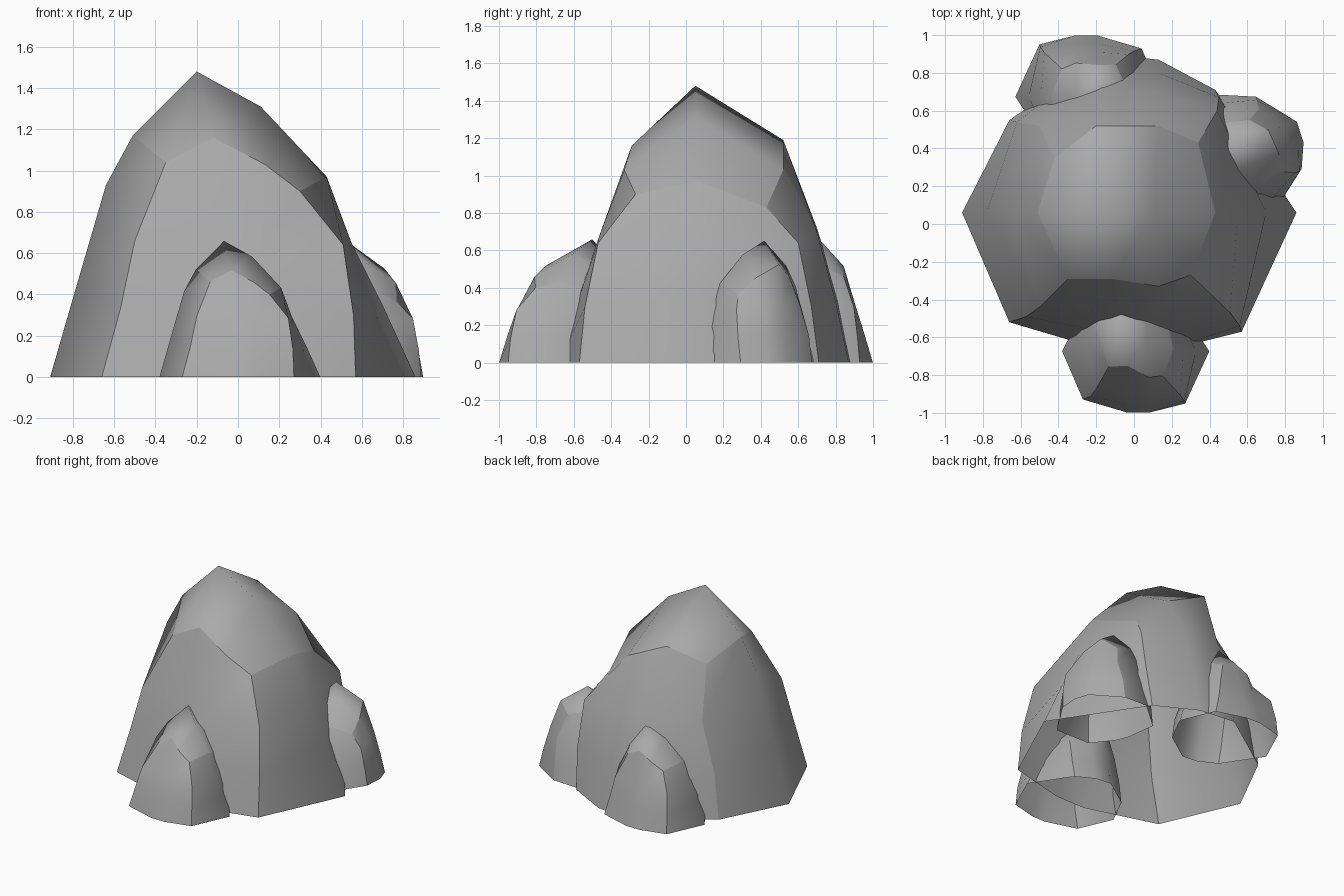
import bpy
import bmesh
from math import radians
from mathutils import Matrix, Vector

cube = bpy.data.objects.get("Cube")
if cube:
    bpy.data.objects.remove(cube, do_unlink=True)

# Single stone colour
stone = bpy.data.materials.new("stone_grey")
stone.use_nodes = True
grey = (0.4, 0.4, 0.4, 1)
stone.diffuse_color = grey
stone.node_tree.nodes["Principled BSDF"].inputs["Base Color"].default_value = grey

# Boulder ribs, each running from the ground up to the shoulder
RIBS = {
    "west": [(-.91, .06, 0), (-.78, .06, .45), (-.64, .06, .93), (-.51, .06, 1.17)],
    "south_west": [(-.66, -.52, 0), (-.57, -.49, .33), (-.5, -.44, .66), (-.35, -.29, 1.04)],
    "south_left": [(-.12, -.68, 0), (-.12, -.58, .33), (-.12, -.47, .66), (-.12, -.29, 1.16)],
    "south_right": [(.13, -.68, 0), (.13, -.58, .33), (.13, -.47, .66), (.13, -.33, 1.03)],
    "south_east": [(.57, -.57, 0), (.56, -.54, .3), (.51, -.47, .64), (.3, -.27, .9)],
    "east": [(.86, .06, 0), (.7, .06, .35), (.55, .06, .65), (.43, .06, .97)],
    "north_east": [(.43, .71, 0), (.45, .67, .3), (.44, .6, .64), (.34, .43, .83)],
    "north_right": [(.13, .87, 0), (.13, .8, .33), (.13, .7, .7), (.13, .52, 1.03)],
    "north_left": [(-.15, .9, 0), (-.15, .82, .33), (-.17, .7, .72), (-.2, .52, 1.19)],
    "north_west": [(-.66, .55, 0), (-.62, .54, .33), (-.5, .52, .7), (-.42, .35, 1.05)],
}
PEAK, RIDGE = (-.2, .05, 1.48), (.11, .05, 1.31)
CREASED = ("south_west", "south_east", "north_east", "north_west")
TOWARD_PEAK = ("north_left", "north_west", "west", "south_west")


def make_rock(name, location=(0, 0), scale=(1, 1, 1), turn=0, lean=0):
    """Build an open-bottomed boulder; lean pushes its taller west side backwards."""
    bm = bmesh.new()

    def point(co):
        x, y, z = co
        return bm.verts.new((x, y + lean * (.6 - x) * (z / PEAK[2]) ** 3, z))

    names = list(RIBS)
    ribs = [[point(co) for co in rib] for rib in RIBS.values()]
    peak, ridge = point(PEAK), point(RIDGE)

    # Side walls and cap
    for i, rib in enumerate(ribs):
        after = ribs[(i + 1) % len(ribs)]
        for k in range(len(rib) - 1):
            bm.faces.new((rib[k], after[k], after[k + 1], rib[k + 1]))
        tip = peak if names[i] in TOWARD_PEAK else ridge
        bm.faces.new((rib[-1], after[-1], tip))
    bm.faces.new((ribs[names.index("south_left")][-1], ridge, peak))
    bm.faces.new((ribs[names.index("north_left")][-1], peak, ridge))
    for face in bm.faces:
        face.smooth = True

    # Crisp creases on the corner ribs and around the shoulder
    for i, rib in enumerate(ribs):
        bm.edges.get((ribs[i - 1][-1], rib[-1])).smooth = False
        if names[i] in CREASED:
            for low, high in zip(rib, rib[1:]):
                bm.edges.get((low, high)).smooth = False

    place = (Matrix.Translation(Vector((*location, 0)))
             @ Matrix.Rotation(radians(turn), 4, "Z")
             @ Matrix.Diagonal((*scale, 1)))
    bm.transform(place)
    mesh = bpy.data.meshes.new(name)
    bm.to_mesh(mesh)
    bm.free()
    mesh.materials.append(stone)
    rock = bpy.data.objects.new(name, mesh)
    bpy.context.collection.objects.link(rock)
    return rock


make_rock("main_boulder")
make_rock("front_rock", (.02, -.7), (.44, .44, .445), lean=.5)
make_rock("back_rock", (-.25, .7), (.44, .44, .445), turn=180, lean=-.1)
make_rock("left_rock", (.55, .335), (.41, .41, .44), turn=-66)
